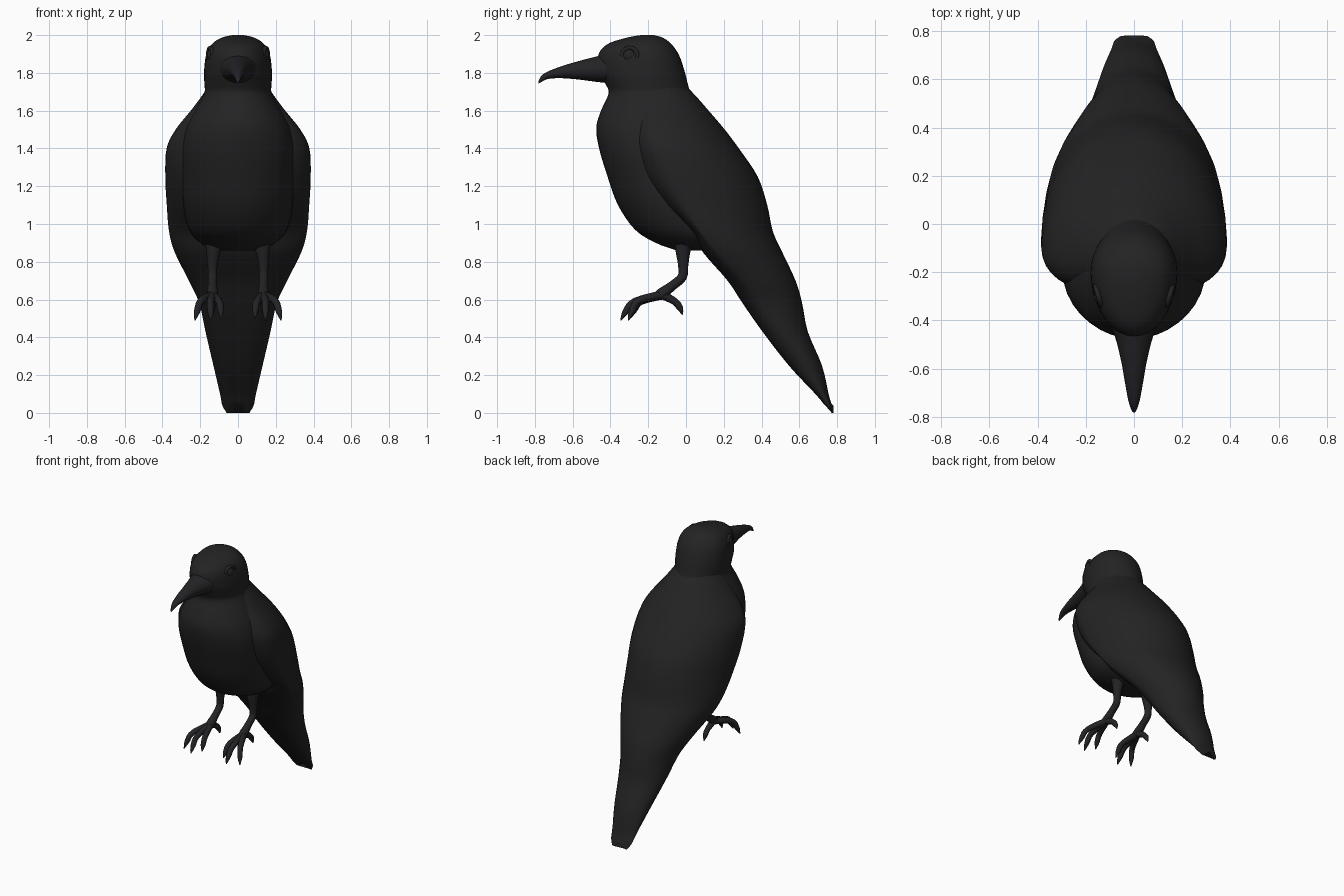
import bpy, bmesh, math
from mathutils import Vector

if "Cube" in bpy.data.objects:
    bpy.data.objects.remove(bpy.data.objects["Cube"])


def material(name, rgb):
    m = bpy.data.materials.new(name)
    m.diffuse_color = (*rgb, 1)
    m.use_nodes = True
    m.node_tree.nodes["Principled BSDF"].inputs["Base Color"].default_value = m.diffuse_color
    return m


PLUMAGE = material("black plumage", (0.017, 0.017, 0.017))
HORN = material("black horn", (0.017, 0.017, 0.019))


def smooth_rows(rows, steps=4):
    """Catmull-Rom interpolation between section rows."""
    out = []
    for i in range(len(rows) - 1):
        a, b, c, d = (rows[max(i - 1, 0)], rows[i], rows[i + 1],
                      rows[min(i + 2, len(rows) - 1)])
        for s in range(steps):
            t = s / steps
            out.append([0.5 * (2 * q + (r - p) * t + (2 * p - 5 * q + 4 * r - u) * t * t
                               + (3 * q - p - 3 * r + u) * t ** 3)
                        for p, q, r, u in zip(a, b, c, d)])
    out.append(list(rows[-1]))
    return out


def add_mesh(name, rings, mat, angle=60):
    """Skin a list of closed rings and cap both ends."""
    bm = bmesh.new()
    vs = [[bm.verts.new(p) for p in ring] for ring in rings]
    n = len(vs[0])
    for a, b in zip(vs, vs[1:]):
        for k in range(n):
            bm.faces.new((a[k], a[(k + 1) % n], b[(k + 1) % n], b[k]))
    bm.faces.new(vs[0])
    bm.faces.new(vs[-1])
    bmesh.ops.recalc_face_normals(bm, faces=bm.faces)
    me = bpy.data.meshes.new(name)
    bm.to_mesh(me)
    bm.free()
    ob = bpy.data.objects.new(name, me)
    bpy.context.collection.objects.link(ob)
    me.materials.append(mat)
    shade(ob, angle)
    return ob


def shade(ob, angle=60):
    bpy.ops.object.select_all(action='DESELECT')
    ob.select_set(True)
    bpy.context.view_layer.objects.active = ob
    bpy.ops.object.shade_smooth_by_angle(angle=math.radians(angle))


def section(z, front, back, widest, w, square=1.0, notch=0.0, n=36):
    """Horizontal egg-shaped ring; 'square' below 1 makes the front fuller."""
    ring = []
    for k in range(n):
        t = 2 * math.pi * k / n
        c, s = math.cos(t), math.sin(t)
        p = square if c > 0 else 1.0
        x = w * math.copysign(abs(s) ** p, s)
        y = widest - c * ((widest - front) if c > 0 else (back - widest))
        ring.append((x, y, z + notch * max(0, 1 - abs(x) / 0.045)))
    return ring


def tube(name, points, mat, n=10):
    """Tapered round limb through (x, y, z, radius) points."""
    rows = smooth_rows(points, 4)
    pts = [Vector(r[:3]) for r in rows]
    rings = []
    for i, r in enumerate(rows):
        d = (pts[min(i + 1, len(pts) - 1)] - pts[max(i - 1, 0)]).normalized()
        u = d.cross(Vector((1, 0, 0))).normalized()
        v = d.cross(u)
        rings.append([pts[i] + r[3] * (math.cos(2 * math.pi * k / n) * u
                                       + math.sin(2 * math.pi * k / n) * v)
                      for k in range(n)])
    return add_mesh(name, rings, mat)


# Head, neck, breast and belly: z, front y, back y, y of widest point, half width
body = [
    (2.0, -0.24, -0.17, -0.2, 0.03),
    (1.985, -0.32, -0.12, -0.2, 0.09),
    (1.95, -0.42, -0.075, -0.2, 0.14),
    (1.89, -0.465, -0.035, -0.2, 0.17),
    (1.80, -0.455, -0.005, -0.2, 0.18),
    (1.74, -0.425, 0.01, -0.2, 0.178),
    (1.69, -0.41, 0.03, -0.2, 0.18),
    (1.60, -0.45, 0.10, -0.2, 0.23),
    (1.51, -0.475, 0.17, -0.2, 0.275),
    (1.40, -0.46, 0.22, -0.2, 0.295),
    (1.25, -0.415, 0.28, -0.15, 0.295),
    (1.10, -0.36, 0.3, -0.08, 0.29),
    (0.97, -0.27, 0.3, 0.0, 0.26),
    (0.90, -0.16, 0.28, 0.05, 0.2),
    (0.86, -0.05, 0.2, 0.08, 0.12),
]
add_mesh("head_and_breast", [section(*r) for r in smooth_rows(body)], PLUMAGE)

# Folded wings, back and tail as one shell
shell = [
    (1.74, -0.27, -0.01, -0.15, 0.15),
    (1.68, -0.27, 0.05, -0.15, 0.19),
    (1.60, -0.28, 0.12, -0.15, 0.25),
    (1.50, -0.29, 0.205, -0.14, 0.33),
    (1.40, -0.28, 0.28, -0.12, 0.378),
    (1.25, -0.235, 0.38, -0.06, 0.385),
    (1.10, -0.12, 0.43, 0.0, 0.377),
    (0.96, 0.03, 0.46, 0.08, 0.365),
    (0.85, 0.09, 0.51, 0.17, 0.335),
    (0.70, 0.22, 0.58, 0.31, 0.26),
    (0.58, 0.30, 0.615, 0.40, 0.205),
    (0.43, 0.405, 0.645, 0.50, 0.172),
    (0.25, 0.545, 0.72, 0.63, 0.13),
    (0.10, 0.685, 0.755, 0.72, 0.095),
    (0.04, 0.735, 0.772, 0.755, 0.083),
    (0.0, 0.77, 0.782, 0.776, 0.06),
]
rows = smooth_rows(shell)
add_mesh("wings_and_tail",
         [section(*r, square=0.6, notch=0.035 * max(0, 1 - r[0] / 0.05)) for r in rows],
         PLUMAGE)

# Beak: y, top z, bottom z, half width
beak = [
    (-0.36, 1.92, 1.74, 0.12),
    (-0.47, 1.888, 1.752, 0.078),
    (-0.57, 1.862, 1.765, 0.053),
    (-0.66, 1.835, 1.772, 0.037),
    (-0.73, 1.808, 1.768, 0.024),
    (-0.765, 1.785, 1.752, 0.013),
    (-0.782, 1.755, 1.742, 0.004),
]
rings = []
for y, top, bot, w in smooth_rows(beak):
    rings.append([(w * math.sin(2 * math.pi * k / 20), y,
                   (top + bot) / 2 + (top - bot) / 2 * math.cos(2 * math.pi * k / 20))
                  for k in range(20)])
add_mesh("beak", rings, HORN)

for side, sx in (("left", 1), ("right", -1)):
    # Eye with a raised lid
    bpy.ops.mesh.primitive_uv_sphere_add(segments=20, ring_count=12, radius=0.036,
                                         location=(sx * 0.138, -0.298, 1.89))
    eye = bpy.context.object
    eye.name = side + "_eye"
    eye.scale.x = 0.75
    eye.data.materials.append(HORN)
    shade(eye)
    bpy.ops.mesh.primitive_torus_add(major_segments=28, minor_segments=8,
                                     major_radius=0.043, minor_radius=0.011,
                                     location=(sx * 0.147, -0.298, 1.89),
                                     rotation=(0, math.pi / 2, -sx * 0.3))
    lid = bpy.context.object
    lid.name = side + "_eyelid"
    lid.data.materials.append(PLUMAGE)
    shade(lid)

    # Leg: thigh down to the ankle, then forward to the foot
    tube(side + "_leg", [(sx * 0.13, 0.0, 0.95, 0.06), (sx * 0.13, -0.015, 0.87, 0.042),
                         (sx * 0.135, -0.015, 0.78, 0.027), (sx * 0.135, -0.02, 0.72, 0.025),
                         (sx * 0.135, -0.07, 0.675, 0.025), (sx * 0.135, -0.13, 0.63, 0.03),
                         (sx * 0.135, -0.16, 0.615, 0.02)], HORN)
    # Toes ending in pointed claws: middle and tip positions
    toes = {"outer": ((0.195, -0.25, 0.595), (0.228, -0.305, 0.49)),
            "middle": ((0.145, -0.27, 0.59), (0.145, -0.345, 0.49)),
            "inner": ((0.10, -0.24, 0.59), (0.088, -0.295, 0.5)),
            "back": ((0.135, -0.06, 0.59), (0.135, -0.018, 0.52))}
    for toe, (mid, tip) in toes.items():
        near = [0.35 * m + 0.65 * t for m, t in zip(mid, tip)]
        near[2] += 0.012
        tube(f"{side}_{toe}_toe", [(sx * 0.135, -0.125, 0.625, 0.024),
                                   (sx * mid[0], mid[1], mid[2], 0.019),
                                   (sx * near[0], near[1], near[2], 0.017),
                                   (sx * tip[0], tip[1], tip[2], 0.003)], HORN)
